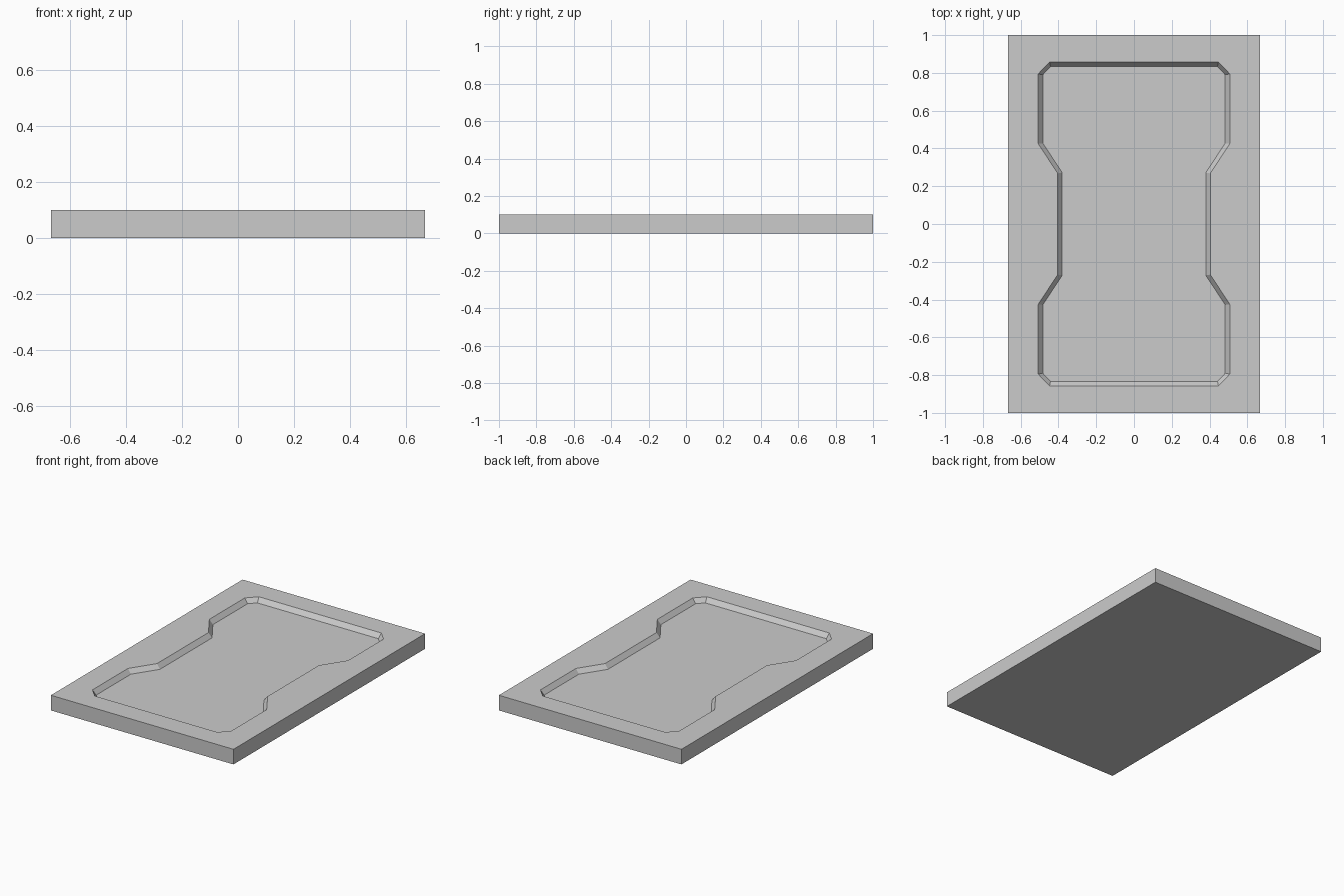
import bpy
import bmesh

cube = bpy.data.objects.get("Cube")
if cube:
    bpy.data.objects.remove(cube, do_unlink=True)

HALF_W, HALF_L, HEIGHT, FLOOR = 0.667, 1.0, 0.1, 0.07

# One flat grey for the whole tray
grey = bpy.data.materials.new("plain grey")
grey.use_nodes = True
colour = (0.6, 0.6, 0.6, 1)
grey.diffuse_color = colour
grey.node_tree.nodes["Principled BSDF"].inputs["Base Color"].default_value = colour


def half_outline(quarter):
    """Mirror a back quarter outline to the front, ordered back to front."""
    return quarter + [(x, -y) for x, y in reversed(quarter)]


# Waisted recess: upper rim and the slightly smaller floor
rim = half_outline([(0, 0.857), (0.447, 0.857), (0.507, 0.795), (0.507, 0.425), (0.404, 0.268)])
floor = half_outline([(0, 0.833), (0.442, 0.833), (0.483, 0.79), (0.483, 0.428), (0.38, 0.272)])
border = [(0, -HALF_L), (HALF_W, -HALF_L), (HALF_W, HALF_L), (0, HALF_L)]

bm = bmesh.new()


def ring(points, z):
    return [bm.verts.new((x, y, z)) for x, y in points]


top, base = ring(border, HEIGHT), ring(border, 0)
rim_verts, floor_verts = ring(rim, HEIGHT), ring(floor, FLOOR)

# Top frame, recess floor and underside of one half
bm.faces.new(top + rim_verts)
bm.faces.new(floor_verts[::-1])
bm.faces.new(base[::-1])

# Outer sides and sloping recess walls
for upper, lower in ((top, base), (rim_verts, floor_verts)):
    for i in range(len(upper) - 1):
        bm.faces.new((lower[i], lower[i + 1], upper[i + 1], upper[i]))

mesh = bpy.data.meshes.new("recessed_tray")
bm.to_mesh(mesh)
bm.free()
mesh.materials.append(grey)

tray = bpy.data.objects.new("recessed_tray", mesh)
bpy.context.collection.objects.link(tray)

# Complete the other half
mirror = tray.modifiers.new("mirror", 'MIRROR')
mirror.use_axis[0] = True
mirror.use_clip = True
